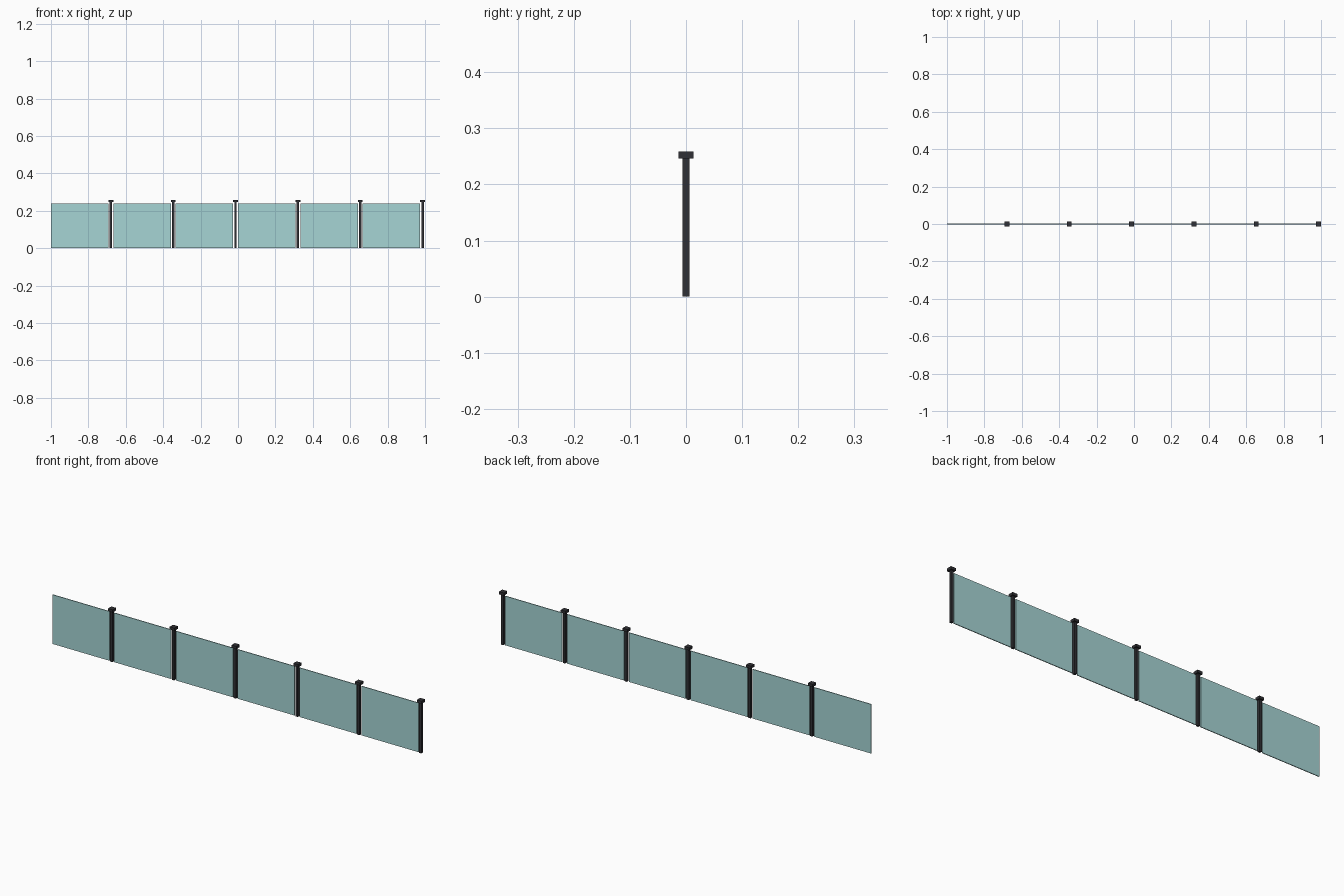
import bpy

if "Cube" in bpy.data.objects:
    bpy.data.objects.remove(bpy.data.objects["Cube"])

MODULE = 1 / 3          # one glass panel plus its post
POST, CAP = 0.0125, 0.026
GLASS_H, POST_H, TOTAL_H = 0.24, 0.246, 0.259
GLASS_T = 0.004


def material(name, color):
    mat = bpy.data.materials.new(name)
    mat.diffuse_color = color
    mat.use_nodes = True
    mat.node_tree.nodes["Principled BSDF"].inputs["Base Color"].default_value = mat.diffuse_color
    return mat


def box(name, x0, x1, depth, z0, z1, mat):
    bpy.ops.mesh.primitive_cube_add(size=1, location=((x0 + x1) / 2, 0, (z0 + z1) / 2))
    ob = bpy.context.object
    ob.name = name
    ob.scale = (x1 - x0, depth, z1 - z0)
    bpy.ops.object.transform_apply(location=False, rotation=False, scale=True)
    ob.data.materials.append(mat)
    return ob


glass = material("tinted_glass", (0.38, 0.66, 0.66, 0.55))
metal = material("dark_metal", (0.03, 0.03, 0.035, 1))

for i in range(6):
    start = -1 + i * MODULE
    end = start + MODULE
    post_x = end - CAP / 2
    # glass panel, stopping just short of the post
    box(f"glass_panel_{i + 1}", start, end - CAP, GLASS_T, 0, GLASS_H, glass)
    # square post and its wider cap
    box(f"post_{i + 1}", post_x - POST / 2, post_x + POST / 2, POST, 0, POST_H, metal)
    box(f"post_cap_{i + 1}", end - CAP, end, CAP, POST_H, TOTAL_H, metal)
